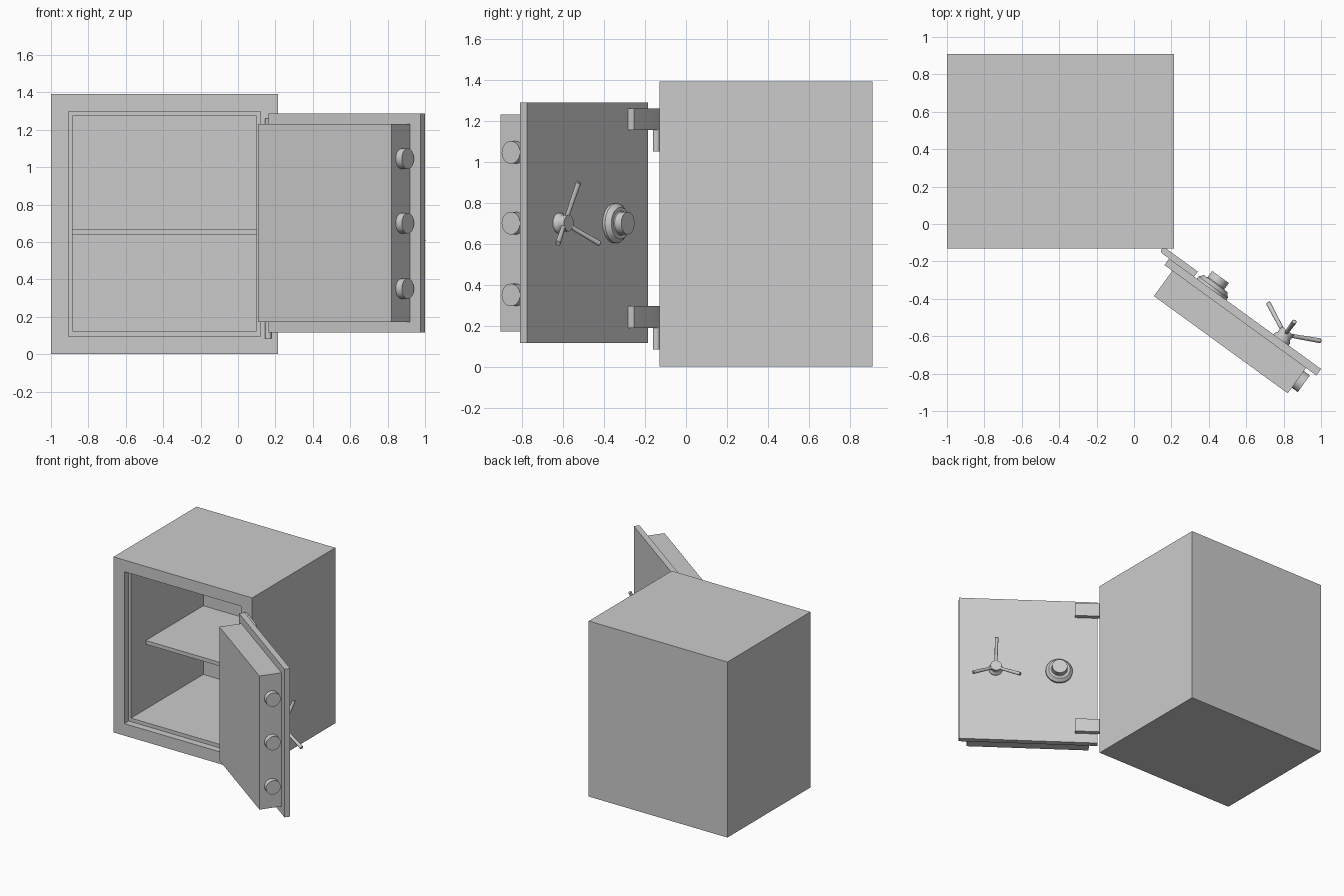
import bpy, bmesh, math
from mathutils import Matrix, Vector

if "Cube" in bpy.data.objects:
    bpy.data.objects.remove(bpy.data.objects["Cube"])

# Door frame: local x runs from hinge to free edge, local y points out of the outer face
DOOR = Matrix.Translation((0.188, -0.185, 0)) @ Matrix.Rotation(math.radians(-36), 4, 'Z')
WORLD = Matrix.Identity(4)


def finish(name, bm, matrix, smooth=False):
    bmesh.ops.recalc_face_normals(bm, faces=bm.faces)
    mesh = bpy.data.meshes.new(name)
    bm.to_mesh(mesh)
    bm.free()
    ob = bpy.data.objects.new(name, mesh)
    bpy.context.collection.objects.link(ob)
    ob.matrix_world = matrix
    if smooth:
        bpy.ops.object.select_all(action='DESELECT')
        ob.select_set(True)
        bpy.context.view_layer.objects.active = ob
        bpy.ops.object.shade_smooth_by_angle(angle=math.radians(30))
    return ob


def loft(name, rings, matrix, smooth=False):
    """Join successive closed rings of points and cap both ends."""
    bm = bmesh.new()
    loops = [[bm.verts.new(p) for p in ring] for ring in rings]
    n = len(loops[0])
    for a, b in zip(loops, loops[1:]):
        for i in range(n):
            j = (i + 1) % n
            bm.faces.new((a[i], a[j], b[j], b[i]))
    bm.faces.new(loops[0])
    bm.faces.new(loops[-1])
    return finish(name, bm, matrix, smooth)


def prism(name, outline, z0, z1, matrix, smooth=False):
    return loft(name, [[(x, y, z) for x, y in outline] for z in (z0, z1)], matrix, smooth)


def box(name, x0, x1, y0, y1, z0, z1, matrix=WORLD):
    return prism(name, [(x0, y0), (x1, y0), (x1, y1), (x0, y1)], z0, z1, matrix)


def lathe(name, profile, origin, axis, matrix, sides=32):
    """Turn (radius, height) points around an axis starting at origin."""
    rot = Vector(axis).to_track_quat('Z', 'Y')
    rings = []
    for r, h in profile:
        angles = [2 * math.pi * i / sides for i in range(sides)]
        rings.append([rot @ Vector((r * math.cos(a), r * math.sin(a), h)) + Vector(origin)
                      for a in angles])
    return loft(name, rings, matrix, True)


# Hollow body with a stepped door rebate
def rect(x0, x1, z0, z1, y):
    return [(x0, y, z0), (x1, y, z0), (x1, y, z1), (x0, y, z1)]


outer = (-1.0, 0.215, 0.0, 1.39)
rebate = (-0.905, 0.12, 0.095, 1.298)
cavity = (-0.885, 0.10, 0.123, 1.273)
loft("safe_body", [rect(*outer, 0.91), rect(*outer, -0.13), rect(*rebate, -0.13),
                   rect(*rebate, -0.075), rect(*cavity, -0.075), rect(*cavity, 0.83)], WORLD)

# Interior shelf
box("shelf", -0.885, 0.10, 0.11, 0.83, 0.637, 0.667)

# Open door: outer plate and thick inner block
box("door_plate", 0, 1.004, -0.043, 0, 0.115, 1.288, DOOR)
box("door_block", 0.052, 0.936, -0.21, -0.043, 0.172, 1.23, DOOR)

# Locking bolts on the free edge
for i, z in enumerate((0.35, 0.70, 1.045)):
    lathe(f"locking_bolt_{i + 1}", [(0.055, 0), (0.055, 0.046)], (0.93, -0.118, z), (1, 0, 0), DOOR)

# Combination dial
lathe("combination_dial", [(0.097, 0), (0.097, 0.015), (0.077, 0.038), (0.06, 0.038),
                           (0.055, 0.042), (0.055, 0.082)], (0.28, 0, 0.70), (0, 1, 0), DOOR)

# Three-spoke handle
lathe("handle_hub", [(0.05, 0), (0.05, 0.01), (0.04, 0.025), (0.04, 0.06)],
      (0.74, 0, 0.70), (0, 1, 0), DOOR)
for i in range(3):
    a = math.radians(90 + 120 * i)
    start = Vector((0.74, 0.035, 0.70))
    spoke = Vector((0.2 * math.cos(a), 0.085, 0.2 * math.sin(a)))
    lathe(f"handle_spoke_{i + 1}", [(0.010, 0), (0.013, spoke.length - 0.004), (0.010, spoke.length)],
          start, spoke, DOOR, 16)

# Hinges: round-ended strap on the plate, pin knuckle below it
R, PIVOT = 0.017, -0.045
strap = [(PIVOT + R * math.cos(math.radians(t)), R + R * math.sin(math.radians(t)))
         for t in range(90, 271, 15)] + [(0.165, 0), (0.165, 2 * R)]
for label, z in (("lower", 0.19), ("upper", 1.155)):
    prism(f"{label}_hinge_strap", strap, z, z + 0.105, DOOR, True)
    lathe(f"{label}_hinge_pin", [(R, 0), (R, 0.105)], (PIVOT, R, z - 0.105), (0, 0, 1), DOOR, 24)
